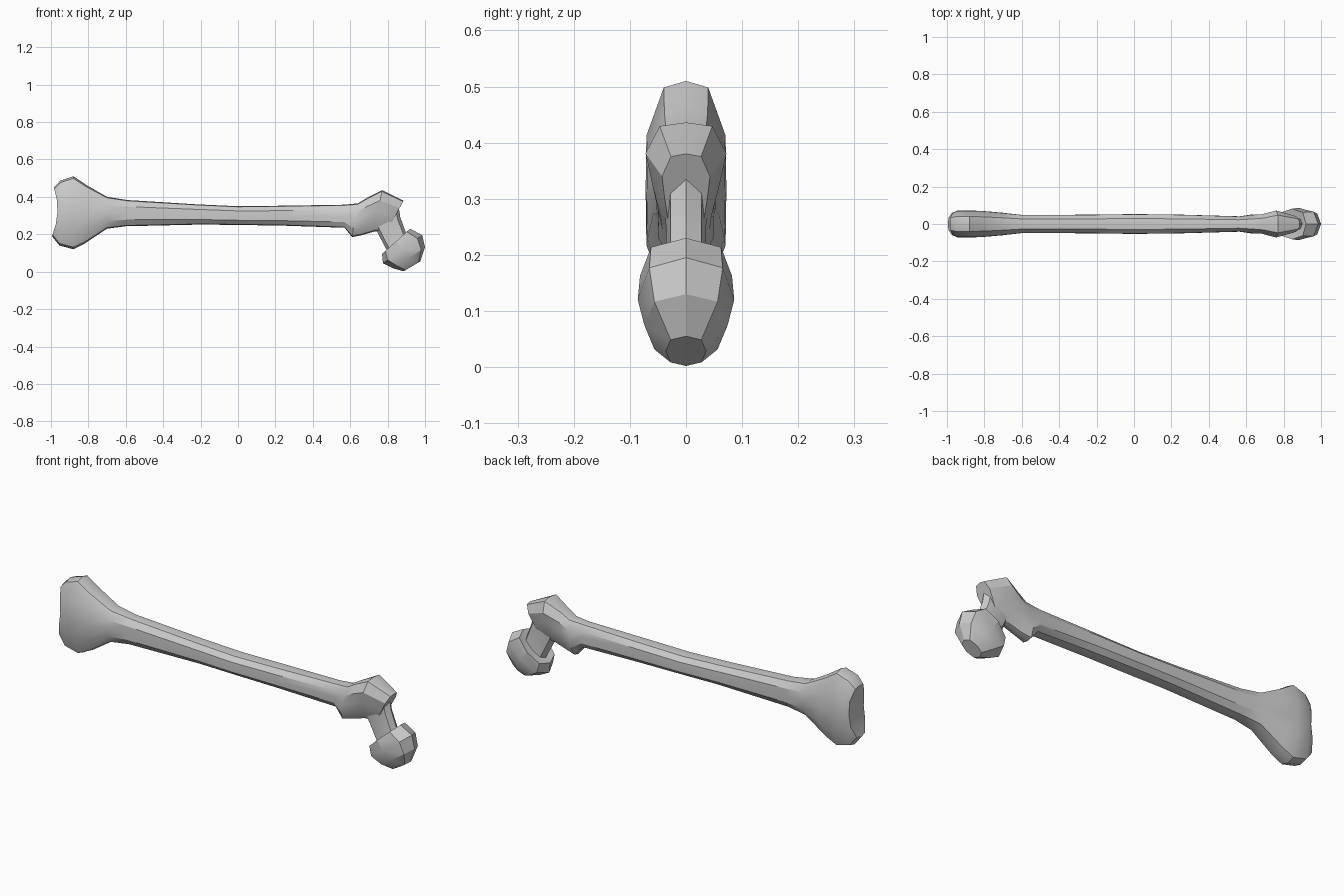
import bpy, bmesh, math

if "Cube" in bpy.data.objects:
    bpy.data.objects.remove(bpy.data.objects["Cube"])

# Unit half cross-sections (u along the ring's long axis, v sideways), mirrored in y
BONE = [(1, 0), (.94, .55), (.5, .98), (0, 1), (-.5, .98), (-.94, .55), (-1, 0)]
ROUND = [(math.cos(i * math.pi / 4), math.sin(i * math.pi / 4)) for i in range(5)]
ROUND[1], ROUND[3] = (.76, .76), (-.76, .76)


def ring(bm, spec, half):
    """spec: top x, top z, bottom x, bottom z, half width, taper, end dent"""
    tx, tz, bx, bz, hy, taper, dent = (list(spec) + [0, 0])[:7]
    full = half + [(u, -v) for u, v in half[-2:0:-1]]
    verts = []
    for u, v in full:
        x = (tx + bx) / 2 + u * (tx - bx) / 2 + dent * (1 - u * u)
        z = (tz + bz) / 2 + u * (tz - bz) / 2
        verts.append(bm.verts.new((x, v * hy * (1 + taper * u), z)))
    return verts


def cap(bm, r):
    n = len(r)
    for i in range(n // 2):
        quad = [r[i], r[i + 1], r[n - i - 1], r[(n - i) % n]]
        bm.faces.new(list(dict.fromkeys(quad)))


def loft(name, specs, half, angle):
    bm = bmesh.new()
    rings = [ring(bm, s, half) for s in specs]
    n = len(rings[0])
    for a, b in zip(rings, rings[1:]):
        for i in range(n):
            j = (i + 1) % n
            bm.faces.new((a[i], a[j], b[j], b[i]))
    cap(bm, rings[0])
    cap(bm, rings[-1])
    bmesh.ops.recalc_face_normals(bm, faces=bm.faces)
    me = bpy.data.meshes.new(name)
    bm.to_mesh(me)
    bm.free()
    ob = bpy.data.objects.new(name, me)
    bpy.context.collection.objects.link(ob)
    bpy.ops.object.select_all(action='DESELECT')
    ob.select_set(True)
    bpy.context.view_layer.objects.active = ob
    bpy.ops.object.shade_smooth_by_angle(angle=math.radians(angle))
    return ob


# Shaft, from the flared two-lobed end to the knuckle above the neck
loft("bone_shaft", [
    (-.985, .45, -.995, .19, .060, 0, .025),
    (-.95, .487, -.955, .14, .072, 0, .01),
    (-.88, .51, -.88, .12, .072),
    (-.81, .463, -.82, .15, .070),
    (-.70, .40, -.70, .23, .060),
    (-.59, .383, -.60, .243, .048),
    (-.22, .36, -.20, .252, .050),
    (0, .35, 0, .25, .053),
    (.25, .353, .25, .246, .050),
    (.56, .358, .57, .235, .041),
    (.64, .365, .61, .185, .050),
    (.69, .395, .66, .195, .048, .2),
    (.77, .436, .73, .215, .060, .45),
    (.885, .38, .80, .22, .038, .3),
], BONE, 32)

# Neck, running down from the knuckle
loft("bone_neck", [
    (.86, .34, .72, .26, .037),
    (.868, .29, .745, .21, .036),
    (.905, .19, .79, .125, .036),
    (.92, .14, .82, .08, .045),
], ROUND, 35)

# Rounded head
loft("bone_head", [
    (.90, .20, .79, .11, .055),
    (.92, .23, .77, .095, .082),
    (.985, .195, .775, .045, .086),
    (1.0, .13, .83, .018, .074),
    (.975, .055, .885, .002, .036),
], ROUND, 25)
